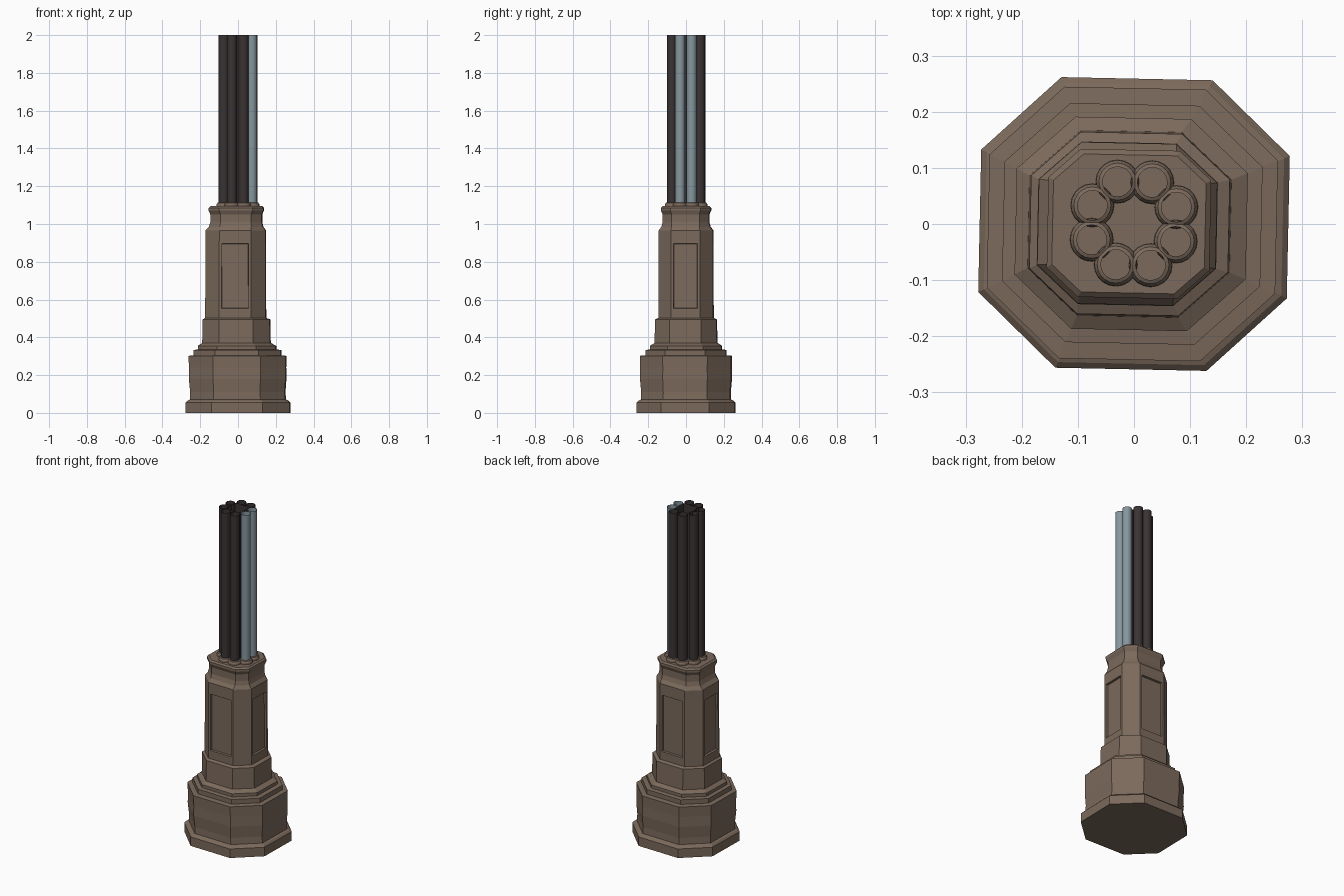
import bpy, bmesh, math
from mathutils import Matrix

if "Cube" in bpy.data.objects:
    bpy.data.objects.remove(bpy.data.objects["Cube"])

TURN = math.radians(-1.2)


def material(name, rgb):
    m = bpy.data.materials.new(name)
    m.diffuse_color = (*rgb, 1)
    m.use_nodes = True
    m.node_tree.nodes["Principled BSDF"].inputs["Base Color"].default_value = m.diffuse_color
    return m


BROWN = material("brown stone", (0.2, 0.144, 0.107))
DARK = material("dark pipe", (0.042, 0.034, 0.033))
BLUE = material("pale blue pipe", (0.24, 0.31, 0.34))


def finish(bm, name, mat, smooth=False):
    bmesh.ops.recalc_face_normals(bm, faces=bm.faces)
    me = bpy.data.meshes.new(name)
    bm.to_mesh(me)
    bm.free()
    me.materials.append(mat)
    for p in me.polygons:
        p.use_smooth = smooth
    ob = bpy.data.objects.new(name, me)
    bpy.context.collection.objects.link(ob)
    return ob


def skin(bm, rings):
    """Join equal-length vertex rings with quads."""
    for a, b in zip(rings, rings[1:]):
        n = len(a)
        for i in range(n):
            bm.faces.new((a[i], a[(i + 1) % n], b[(i + 1) % n], b[i]))


def octagon(bm, z, cx, hx, hy, f):
    """Chamfered rectangle; f is the share of each side left straight."""
    fx, fy = hx * f, hy * f
    pts = [(fx, -hy), (hx, -fy), (hx, fy), (fx, hy),
           (-fx, hy), (-hx, fy), (-hx, -fy), (-fx, -hy)]
    return [bm.verts.new((cx + x, y, z)) for x, y in pts]


# Octagonal pedestal: z, x offset, half width, half depth, straight share
profile = [
    (0.0, 0, 0.275, 0.259, 0.49), (0.055, 0, 0.275, 0.259, 0.49),
    (0.065, 0, 0.265, 0.249, 0.49), (0.07, 0, 0.252, 0.236, 0.49),
    (0.11, -0.001, 0.25, 0.235, 0.49), (0.18, -0.002, 0.256, 0.241, 0.49),
    (0.24, -0.002, 0.255, 0.24, 0.49), (0.302, -0.003, 0.257, 0.242, 0.49),
    (0.305, -0.003, 0.23, 0.213, 0.5), (0.333, -0.003, 0.23, 0.213, 0.5),
    (0.336, -0.005, 0.206, 0.189, 0.5), (0.355, -0.005, 0.206, 0.189, 0.5),
    (0.37, -0.008, 0.18, 0.165, 0.5), (0.495, -0.008, 0.177, 0.162, 0.51),
    (0.503, -0.012, 0.16, 0.145, 0.53), (0.54, -0.012, 0.16, 0.145, 0.53),
    (0.91, -0.012, 0.159, 0.144, 0.53), (0.965, -0.012, 0.159, 0.144, 0.53),
    (0.985, -0.01, 0.143, 0.129, 0.58), (1.01, -0.009, 0.136, 0.122, 0.6),
    (1.05, -0.009, 0.136, 0.122, 0.6), (1.072, -0.009, 0.145, 0.132, 0.61),
    (1.085, -0.009, 0.145, 0.132, 0.61), (1.094, -0.009, 0.136, 0.123, 0.61),
]
bm = bmesh.new()
rings = [octagon(bm, *p) for p in profile]
skin(bm, rings)
bm.faces.new(rings[0][::-1])
bm.faces.new(rings[-1])
bmesh.ops.recalc_face_normals(bm, faces=bm.faces)
# Recessed panels on the four main column faces
bm.normal_update()
panels = [f for f in bm.faces
          if 0.7 < f.calc_center_median().z < 0.75
          and max(abs(f.normal.x), abs(f.normal.y)) > 0.95]
bmesh.ops.inset_individual(bm, faces=panels, thickness=0.019)
bmesh.ops.inset_individual(bm, faces=panels, thickness=0.003, depth=-0.012)
bmesh.ops.rotate(bm, verts=bm.verts, matrix=Matrix.Rotation(TURN, 3, 'Z'))
finish(bm, "pedestal", BROWN)


def circle(bm, x, y, z, r, n=20):
    return [bm.verts.new((x + r * math.cos(2 * math.pi * i / n),
                          y + r * math.sin(2 * math.pi * i / n), z))
            for i in range(n)]


# Ring of open pipes, each in a flared collar
collars = bmesh.new()
for k in range(8):
    a = math.radians(22.5 + 45 * k) + TURN
    x, y = 0.081 * math.cos(a), 0.08 * math.sin(a) + 0.001
    skin(collars, [circle(collars, x, y, z, r) for z, r in
                   ((1.09, 0.039), (1.103, 0.038), (1.112, 0.033), (1.115, 0.0265))])
    bm = bmesh.new()
    skin(bm, [circle(bm, x, y, z, 0.0265) for z in (1.09, 2.0)])
    finish(bm, f"pipe_{k + 1}", BLUE if k in (0, 7) else DARK, True)
ob = finish(collars, "pipe_collars", BROWN)

# Open square duct in the middle of the pipes
bm = bmesh.new()
skin(bm, [[bm.verts.new((x, y, z)) for x, y in
           ((-0.055, -0.045), (0.047, -0.045), (0.047, 0.047), (-0.055, 0.047))]
          for z in (1.09, 2.0)])
finish(bm, "centre_duct", DARK)
